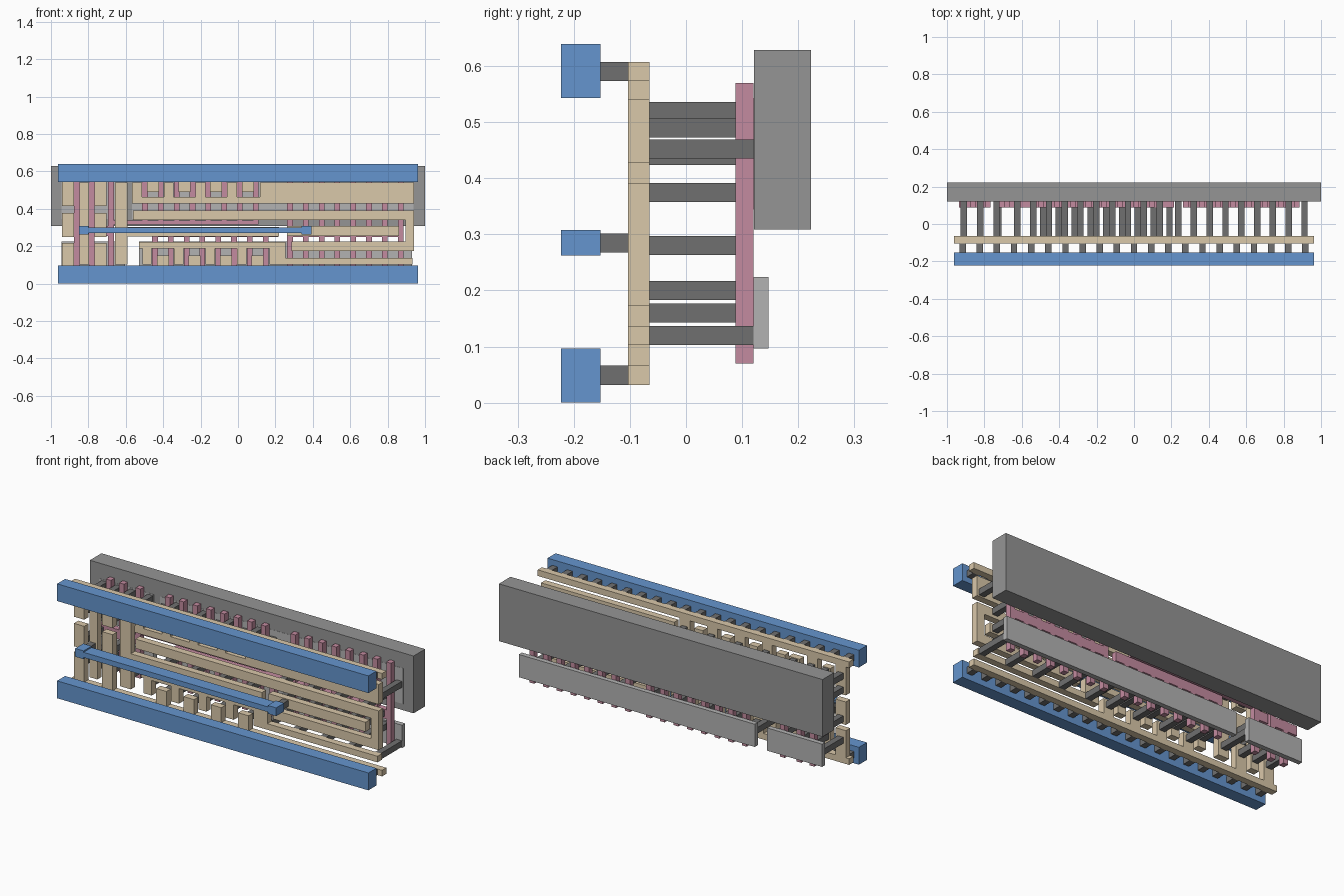
import bpy, bmesh

if "Cube" in bpy.data.objects:
    bpy.data.objects.remove(bpy.data.objects["Cube"])

def material(name, rgb):
    m = bpy.data.materials.new(name)
    m.diffuse_color = (*rgb, 1)
    m.use_nodes = True
    m.node_tree.nodes["Principled BSDF"].inputs["Base Color"].default_value = m.diffuse_color
    return m

BLUE = material("blue", (0.13, 0.30, 0.62))
TAN = material("tan", (0.70, 0.58, 0.40))
PINK = material("pink", (0.55, 0.26, 0.35))
DARK = material("dark_grey", (0.16, 0.16, 0.16))
MID = material("mid_grey", (0.30, 0.30, 0.30))
LIGHT = material("light_grey", (0.45, 0.45, 0.45))

# depth ranges of the stacked layers
METAL, VIA, LOCAL = (-0.223, -0.152), (-0.152, -0.103), (-0.103, -0.065)
GATE, DIFF, WELL = (0.088, 0.120), (0.120, 0.147), (0.121, 0.223)
TO_GATE, TO_DIFF = (-0.065, 0.088), (-0.065, 0.120)

def layer(name, mat, depth, rects):
    """One object made of rectangles (x0, x1, z0, z1) extruded through a layer."""
    bm = bmesh.new()
    y0, y1 = depth
    for x0, x1, z0, z1 in rects:
        r = bmesh.ops.create_cube(bm, size=1)
        for v in r["verts"]:
            v.co.x = x1 if v.co.x > 0 else x0
            v.co.y = y1 if v.co.y > 0 else y0
            v.co.z = z1 if v.co.z > 0 else z0
    me = bpy.data.meshes.new(name)
    bm.to_mesh(me)
    bm.free()
    me.materials.append(mat)
    ob = bpy.data.objects.new(name, me)
    bpy.context.collection.objects.link(ob)
    return ob

def square(x, z, s=0.034):
    return (x - s / 2, x + s / 2, z - s / 2, z + s / 2)

def col(x, z0, z1, w):
    return (x - w / 2, x + w / 2, z0, z1)

P = 0.0845                                   # gate pitch
SITE = 1.924 / 21
W = 0.030                                    # gate width
FW = 0.064                                   # finger width
p_gates = [-0.497 + i * P for i in range(8)]
n_gates = [-0.444 + i * P for i in range(8)]
out_gates = [0.278 + i * P for i in range(8)]
in_gates = [-0.862, -0.781, -0.679]
p_sd = [p_gates[0] - P / 2 + i * P for i in range(9)]
n_sd = [n_gates[0] - P / 2 + i * P for i in range(9)]
o_sd = [out_gates[0] - P / 2 + i * P for i in range(9)]
LEFT = [-0.91, -0.735]                       # supply columns at the left end
OUT1, OUT2 = -0.822, -0.625                  # inverter output columns

# well and diffusion slabs
layer("well_slab", MID, WELL, [(-1, 1, 0.309, 0.629)])
layer("upper_diffusion", LIGHT, DIFF, [(-0.944, -0.605, 0.344, 0.543), (-0.566, 0.937, 0.344, 0.543)])
layer("lower_diffusion", LIGHT, DIFF, [(-0.944, -0.605, 0.097, 0.224), (-0.528, 0.930, 0.097, 0.224)])

# gate strips and the straps joining them
layer("input_gates", PINK, GATE, [col(x, 0.07, 0.57, W) for x in in_gates]
      + [(-0.935, -0.877, 0.254, 0.307), (-0.847, -0.796, 0.254, 0.307), (-0.75, -0.694, 0.254, 0.307)])
layer("upper_gates", PINK, GATE, [col(x, 0.337, 0.57, W) for x in p_gates]
      + [(-0.664, p_gates[-1] + W / 2, 0.316, 0.337)])
layer("lower_gates", PINK, GATE, [col(x, 0.07, 0.25, W) for x in n_gates]
      + [(-0.46, 0.215, 0.25, 0.302)])
layer("output_gates", PINK, GATE, [col(x, 0.07, 0.57, W) for x in out_gates]
      + [(a + W / 2, a + P - W / 2, 0.25, 0.302) for a in out_gates[:-1]])

# local wiring: supply rails with fingers
upper_f = p_sd[1::2]
lower_f = n_sd[1::2]
layer("upper_local_rail", TAN, LOCAL, [(-0.962, 0.962, 0.573, 0.607)]
      + [col(x, 0.49, 0.573, FW) for x in upper_f] + [col(x, 0.415, 0.573, FW) for x in LEFT])
layer("lower_local_rail", TAN, LOCAL, [(-0.962, 0.962, 0.032, 0.066)]
      + [col(x, 0.066, 0.150, FW) for x in lower_f] + [col(x, 0.066, 0.218, FW) for x in LEFT])

# local wiring: combs, output loop, inputs
layer("upper_comb", TAN, LOCAL, [(-0.566, 0.941, 0.428, 0.463), (0.118, 0.941, 0.463, 0.540)]
      + [col(x, 0.463, 0.540, 0.053) for x in p_sd[0:7:2]])
layer("lower_comb", TAN, LOCAL, [(-0.528, 0.253, 0.187, 0.221), (0.168, 0.253, 0.103, 0.187),
                                 (0.253, 0.934, 0.103, 0.137)]
      + [col(x, 0.103, 0.187, 0.05) for x in n_sd[0:7:2]])
layer("output_loop", TAN, LOCAL, [(-0.562, 0.941, 0.340, 0.392), (0.895, 0.941, 0.224, 0.340),
                                  (0.287, 0.941, 0.173, 0.224)])
layer("output_gate_bar", TAN, LOCAL, [(0.262, 0.86, 0.254, 0.307)])
layer("enable_wire", TAN, LOCAL, [(-0.657, -0.59, 0.103, 0.540), (-0.59, 0.22, 0.252, 0.302)])
layer("input_inverter_wire", TAN, LOCAL, [col(OUT1, 0.103, 0.540, 0.05)])
layer("input_pads", TAN, LOCAL, [col(x, 0.25, 0.378, FW) for x in LEFT])

# contact posts down to diffusion and gates
posts = [square(x, z) for x in upper_f for z in (0.519,)]
posts += [square(x, 0.490) for x in p_sd[0::2]]
posts += [square(x, z) for x in o_sd[0::2] for z in (0.452, 0.120)]
posts += [square(x, z) for x in o_sd[1::2] for z in (0.375, 0.200)]
posts += [square(x, 0.120) for x in lower_f] + [square(x, 0.160) for x in n_sd[0::2]]
posts += [square(x, z) for x in LEFT + [OUT1, OUT2] for z in (0.519, 0.441, 0.160)]
layer("diffusion_posts", DARK, TO_DIFF, posts)
gate_x = [-0.91, -0.725] + [g + P / 2 for g in n_gates[:-1:2]] + [g + P / 2 for g in out_gates[:-1]]
layer("gate_posts", DARK, TO_GATE, [square(x, 0.280) for x in gate_x])

# front metal rails, link bar and their posts
layer("upper_front_rail", BLUE, METAL, [(-0.962, 0.962, 0.543, 0.639)])
layer("lower_front_rail", BLUE, METAL, [(-0.962, 0.962, 0.0, 0.097)])
layer("front_link_bar", BLUE, METAL, [(-0.85, -0.798, 0.262, 0.308), (-0.798, 0.340, 0.271, 0.300),
                                      (0.340, 0.392, 0.262, 0.308)])
layer("rail_posts", DARK, VIA, [square(-0.962 + (i + 0.5) * SITE, z) for i in range(21) for z in (0.049, 0.590)])
layer("link_posts", DARK, VIA, [square(x, 0.285) for x in (-0.824, 0.366)])
